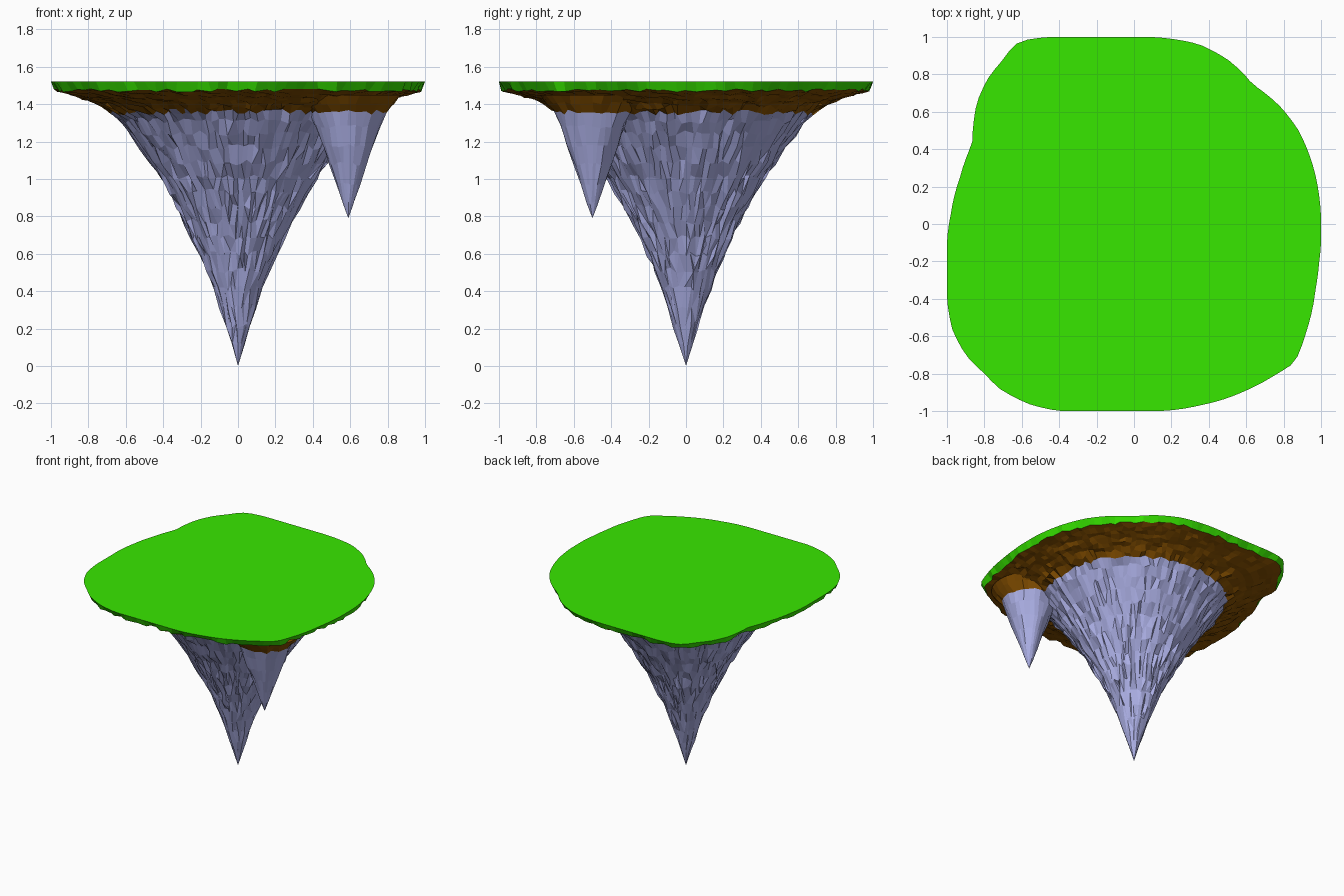
import bpy, bmesh, math, random

if "Cube" in bpy.data.objects:
    bpy.data.objects.remove(bpy.data.objects["Cube"])

random.seed(4)


def material(name, rgb):
    m = bpy.data.materials.new(name)
    m.diffuse_color = (*rgb, 1)
    m.use_nodes = True
    m.node_tree.nodes["Principled BSDF"].inputs["Base Color"].default_value = m.diffuse_color
    return m


MATS = [material("grass green", (0.04, 0.82, 0.0)),
        material("soil brown", (0.24, 0.08, 0.0)),
        material("rock grey blue", (0.42, 0.44, 0.80))]

# Island outline seen from above, counter-clockwise
OUTLINE = [(1, 0), (.99, .15), (.96, .3), (.88, .5), (.78, .63), (.63, .75), (.6, .79),
           (.5, .88), (.35, .96), (.2, .99), (.05, 1), (-.1, 1), (-.25, 1), (-.45, 1),
           (-.6, .98), (-.65, .95), (-.69, .89), (-.78, .78), (-.84, .65), (-.86, .52),
           (-.865, .43), (-.93, .25), (-.98, .05), (-1, -.1), (-1, -.25), (-1, -.4),
           (-.97, -.57), (-.9, -.7), (-.8, -.8), (-.72, -.88), (-.57, -.96), (-.4, -1),
           (-.25, -1), (-.08, -1), (.1, -1), (.35, -.97), (.6, -.89), (.75, -.81),
           (.86, -.74), (.92, -.58), (.97, -.35), (.99, -.2)]
POLAR = [(math.atan2(y, x) % math.tau, math.hypot(x, y)) for x, y in OUTLINE]
POLAR.append((math.tau, 1.0))


def outline_radius(a):
    for (a0, r0), (a1, r1) in zip(POLAR, POLAR[1:]):
        if a0 <= a <= a1:
            return r0 + (r1 - r0) * (a - a0) / (a1 - a0)
    return 1.0


def rough_body(name, profile, tip, segments, jitter, merge, shape=None):
    """Stack of rings (radius, z, outline weight, roughness) closed to a tip below."""
    bm = bmesh.new()
    rings = []
    for i, (r, z, w, rough) in enumerate(profile):
        ring = []
        for s in range(segments):
            a = math.tau * s / segments
            k = 1 + w * (shape(a) - 1) if shape else 1
            j = jitter * rough
            if i:
                a += random.uniform(-.35, .35) * rough * math.tau / segments
            rr = r * k + random.uniform(-j, j) * min(1, r * 4)
            x, y = rr * math.cos(a), rr * math.sin(a)
            if shape:
                x, y = max(-1, min(1, x)), max(-1, min(1, y))
            ring.append(bm.verts.new((tip[0] + x, tip[1] + y,
                                      z + random.uniform(-j, j) * (.7 if z > 1.4 else 1.3))))
        rings.append(ring)
    bottom = bm.verts.new(tip)
    bm.faces.new(rings[0])
    for up, low in zip(rings, rings[1:]):
        for s in range(segments):
            n = (s + 1) % segments
            bm.faces.new((up[s], low[s], low[n], up[n]))
    for s in range(segments):
        bm.faces.new((rings[-1][s], bottom, rings[-1][(s + 1) % segments]))
    # thin out the crowded faces near the tip
    low = [v for v in bm.verts if v.co.z < 1.25]
    bmesh.ops.remove_doubles(bm, verts=low, dist=merge)
    bmesh.ops.recalc_face_normals(bm, faces=bm.faces)
    # colour bands by height
    for f in bm.faces:
        z = f.calc_center_median().z
        f.material_index = 0 if z > 1.48 else 1 if z > 1.362 else 2
    me = bpy.data.meshes.new(name)
    bm.to_mesh(me)
    bm.free()
    for m in MATS:
        me.materials.append(m)
    ob = bpy.data.objects.new(name, me)
    bpy.context.collection.objects.link(ob)
    return ob


# Main island: flat grass slab, soil lip and long rock cone
main = [(1, 1.52, 1, 0), (.972, 1.473, 1, .9), (.93, 1.462, .95, .8), (.895, 1.453, .88, .9),
        (.86, 1.442, .78, .9), (.825, 1.43, .68, 1), (.79, 1.418, .55, 1),
        (.755, 1.403, .43, 1), (.715, 1.384, .32, 1), (.67, 1.357, .2, 1),
        (.63, 1.31, .1, 1), (.58, 1.245, 0, 1), (.525, 1.17, 0, 1), (.47, 1.09, 0, 1),
        (.415, 1.01, 0, 1), (.37, .93, 0, 1), (.325, .85, 0, 1), (.283, .77, 0, 1),
        (.242, .69, 0, 1), (.203, .6, 0, 1), (.167, .51, 0, 1), (.132, .42, 0, 1),
        (.098, .32, 0, 1), (.066, .22, 0, 1), (.037, .12, 0, .8)]
rough_body("floating_island", main, (0, 0, 0), 120, .014, .024, outline_radius)

# Smaller rock spike hanging beside the main cone
spike = [(.28, 1.45, 0, 0), (.24, 1.405, 0, .8), (.2, 1.357, 0, 1), (.172, 1.28, 0, .6),
         (.135, 1.18, 0, .6), (.1, 1.08, 0, .6), (.063, .97, 0, .5), (.03, .87, 0, .3)]
rough_body("small_spike", spike, (.59, -.5, .79), 28, .013, .012)
